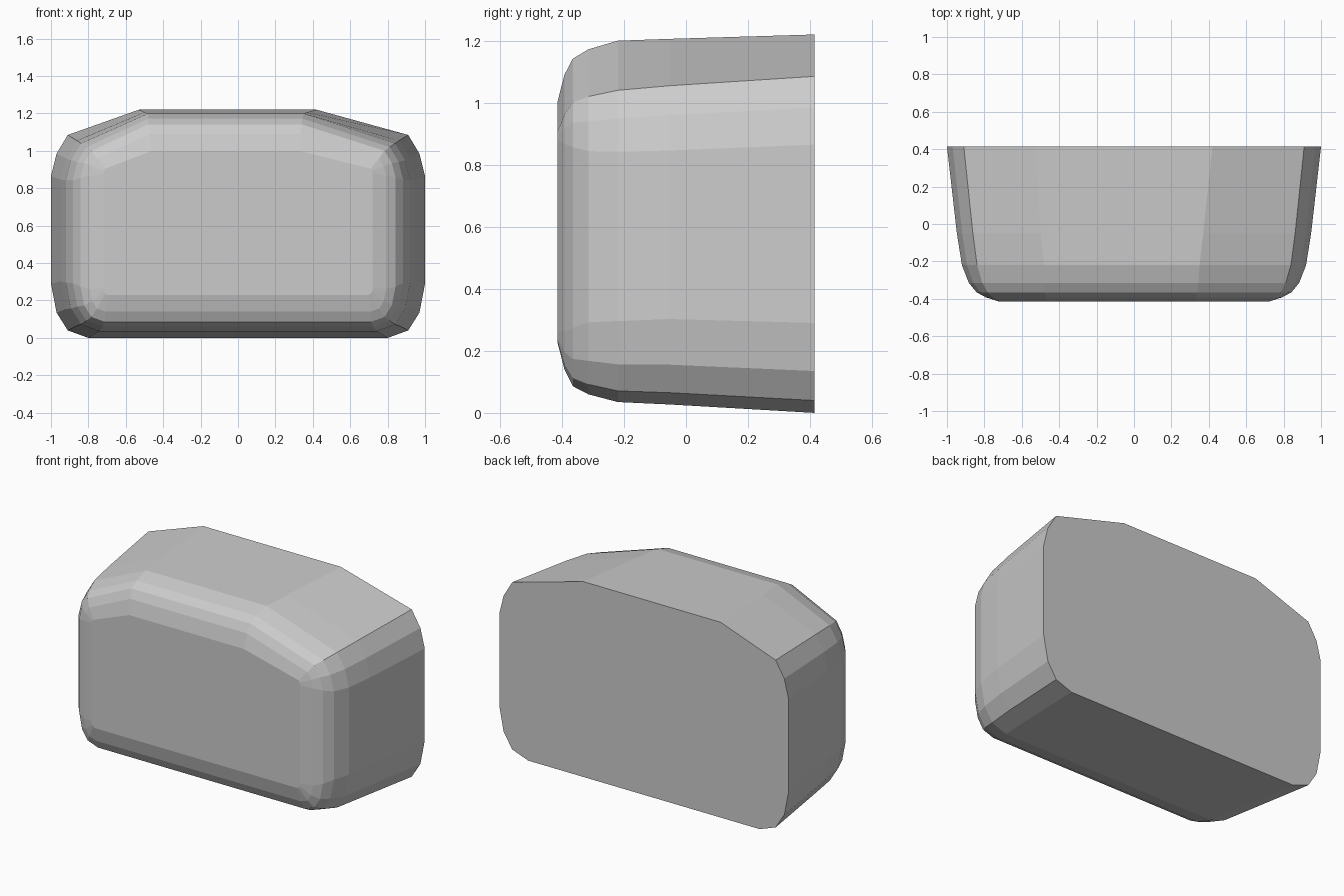
import bpy, bmesh

if "Cube" in bpy.data.objects:
    bpy.data.objects.remove(bpy.data.objects["Cube"])

# Depth, half width, bottom z, top z, left and right shoulder x,
# top corner height, corner size (1 = the full rounded corner at the back)
SECTIONS = [
    (0.415, 1.00, 0.000, 1.220, -0.53, 0.42, 1.085, 1.00),
    (-0.05, 0.947, 0.027, 1.206, -0.50, 0.37, 1.055, 0.95),
    (-0.22, 0.920, 0.035, 1.200, -0.48, 0.35, 1.040, 0.90),
    (-0.315, 0.883, 0.060, 1.172, -0.48, 0.345, 1.020, 0.80),
    (-0.365, 0.842, 0.086, 1.142, -0.48, 0.34, 1.000, 0.65),
    (-0.392, 0.792, 0.140, 1.090, -0.47, 0.335, 0.960, 0.42),
    (-0.415, 0.720, 0.230, 1.000, -0.46, 0.33, 0.905, 0.12),
]
LOWER = [(0.20, 0.0), (0.09, 0.04), (0.03, 0.135), (0.0, 0.29)]
UPPER = [(0.0, -0.22), (0.03, -0.10), (0.09, 0.0)]


def outline(w, zb, zt, left, right, zc, r):
    """Rounded box outline with sloped shoulders on top."""
    side = [(w - r * dx, zb + r * dz) for dx, dz in LOWER]
    side += [(w - r * dx, zc + r * dz) for dx, dz in UPPER]
    mirror = [(-x, z) for x, z in reversed(side)]
    return side + [(right, zt), (left, zt)] + mirror


# Tapered housing: loft the outlines and cap both ends
bm = bmesh.new()
rings = []
for y, *params in SECTIONS:
    rings.append([bm.verts.new((x, y, z)) for x, z in outline(*params)])
for a, b in zip(rings, rings[1:]):
    for i in range(len(a)):
        j = (i + 1) % len(a)
        bm.faces.new((a[i], a[j], b[j], b[i]))
bm.faces.new(rings[0])
bm.faces.new(rings[-1])
bmesh.ops.recalc_face_normals(bm, faces=bm.faces)

mesh = bpy.data.meshes.new("rounded_housing")
bm.to_mesh(mesh)
bm.free()
housing = bpy.data.objects.new("rounded_housing", mesh)
bpy.context.collection.objects.link(housing)
